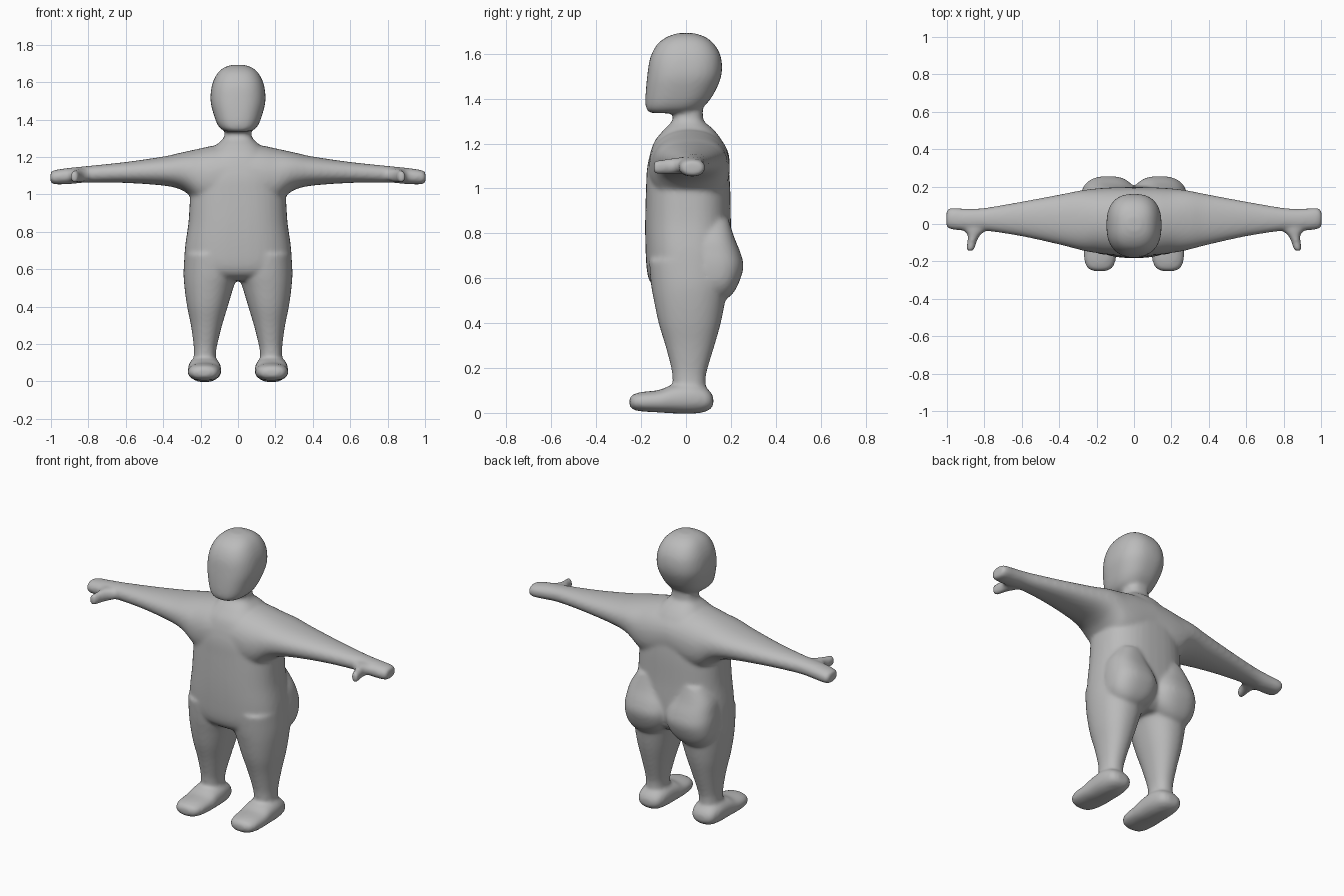
import bpy, bmesh, math
from mathutils import Vector

SEGMENTS, STEPS = 40, 6
bm = bmesh.new()


def smooth_rows(rows):
    """Catmull-Rom interpolation between the given cross-section rows."""
    out = []
    for i in range(len(rows) - 1):
        p0, p1 = rows[max(i - 1, 0)], rows[i]
        p2, p3 = rows[i + 1], rows[min(i + 2, len(rows) - 1)]
        for s in range(STEPS):
            t = s / STEPS
            out.append([0.5 * (2 * b + (c - a) * t + (2 * a - 5 * b + 4 * c - d) * t * t
                               + (3 * b - a - 3 * c + d) * t ** 3)
                        for a, b, c, d in zip(p0, p1, p2, p3)])
    return out + [list(rows[-1])]


def loft(rows, axis, power=2.0, side=1):
    """Closed skin. Row: position on axis, then min/max of the two other axes."""
    u, v = [k for k in range(3) if k != axis]
    rings = []
    for pos, u0, u1, v0, v1 in smooth_rows(rows):
        ring = []
        for k in range(SEGMENTS):
            a = 2 * math.pi * k / SEGMENTS
            c, s = math.cos(a), math.sin(a)
            p = Vector()
            p[axis] = pos
            p[u] = (u0 + u1) / 2 + (u1 - u0) / 2 * math.copysign(abs(c) ** (2 / power), c)
            p[v] = (v0 + v1) / 2 + (v1 - v0) / 2 * math.copysign(abs(s) ** (2 / power), s)
            p.x *= side
            ring.append(bm.verts.new(p))
        rings.append(ring)
    faces = [bm.faces.new((r[k], r[(k + 1) % SEGMENTS], q[(k + 1) % SEGMENTS], q[k]))
             for r, q in zip(rings, rings[1:]) for k in range(SEGMENTS)]
    faces += [bm.faces.new(rings[0]), bm.faces.new(rings[-1])]
    bmesh.ops.recalc_face_normals(bm, faces=faces)


# torso and neck: z, x range, y range
loft([(0.54, -.16, .16, -.10, .14), (0.57, -.25, .25, -.15, .18), (0.62, -.285, .285, -.172, .20),
      (0.72, -.283, .283, -.18, .205), (0.85, -.265, .265, -.182, .20), (1.0, -.255, .255, -.178, .197),
      (1.1, -.24, .24, -.172, .188), (1.2, -.18, .18, -.145, .165), (1.26, -.12, .12, -.10, .125),
      (1.30, -.078, .078, -.062, .08), (1.34, -.07, .07, -.06, .075), (1.40, -.07, .07, -.07, .07)],
     2, 2.5)

# head: z, x range, y range
loft([(1.335, -.06, .06, -.15, .01), (1.345, -.085, .085, -.172, .05), (1.37, -.108, .108, -.18, .085),
      (1.42, -.128, .128, -.18, .123), (1.50, -.147, .147, -.173, .157), (1.58, -.140, .140, -.160, .157),
      (1.64, -.115, .115, -.130, .128), (1.675, -.08, .08, -.085, .085), (1.692, -.035, .035, -.035, .035)],
     2, 2.5)

for side in (1, -1):
    # arm and hand: x, y range, z range
    loft([(0.0, -.165, .195, .95, 1.27), (0.12, -.165, .195, .92, 1.262), (0.2, -.155, .19, .94, 1.246),
          (0.26, -.145, .183, .995, 1.233), (0.31, -.133, .175, 1.027, 1.222), (0.4, -.11, .157, 1.047, 1.202),
          (0.6, -.066, .12, 1.061, 1.173), (0.8, -.036, .086, 1.063, 1.152), (0.9, -.035, .082, 1.055, 1.142),
          (0.97, -.03, .086, 1.053, 1.132), (0.995, -.022, .08, 1.057, 1.125), (1.003, -.01, .065, 1.067, 1.115)],
         0, 2.2, side)

    # thumb: y, x range, z range
    loft([(-.145, .868, .888, 1.078, 1.108), (-.135, .853, .896, 1.062, 1.126),
          (-.10, .843, .892, 1.062, 1.13), (-.06, .822, .89, 1.063, 1.135),
          (-.035, .79, .91, 1.066, 1.138), (0.0, .77, .93, 1.07, 1.135)], 1, 2.0, side)

    # leg: z, x range, y range
    loft([(0.06, .12, .238, -.055, .09), (0.15, .118, .236, -.06, .088), (0.2, .11, .238, -.066, .097),
          (0.3, .085, .252, -.092, .127), (0.4, .055, .272, -.122, .155), (0.5, .025, .286, -.143, .175),
          (0.58, .0, .291, -.157, .19), (0.68, .02, .286, -.165, .19)], 2, 2.2, side)

    # foot: y, x range, z range
    loft([(-.252, .15, .215, .032, .065), (-.235, .115, .25, .014, .083), (-.19, .097, .267, .006, .094),
          (-.12, .09, .27, .002, .102), (-.06, .09, .268, -.002, .125), (0.02, .092, .266, -.004, .135),
          (0.08, .102, .256, .003, .118), (0.11, .12, .24, .018, .092), (0.122, .15, .21, .035, .07)],
         1, 2.3, side)

    # buttock: z, x range, y range
    loft([(0.50, .13, .20, .10, .17), (0.53, .06, .25, .04, .207), (0.58, .01, .278, .02, .236),
          (0.65, -.01, .285, .0, .256), (0.71, .0, .28, .0, .244), (0.78, .03, .265, .0, .216),
          (0.86, .06, .22, .0, .19)], 2, 2.5, side)

mesh = bpy.data.meshes.new("body")
bm.to_mesh(mesh)
bm.free()
body = bpy.data.objects.new("body", mesh)
bpy.context.collection.objects.link(body)

grey = bpy.data.materials.new("plain grey")
grey.diffuse_color = (0.5, 0.5, 0.5, 1)
mesh.materials.append(grey)

# fuse the parts into one soft skin
fuse = body.modifiers.new("fuse", 'REMESH')
fuse.mode = 'VOXEL'
fuse.voxel_size = 0.01
fuse.use_smooth_shade = True
soften = body.modifiers.new("soften", 'SMOOTH')
soften.factor = 0.5
soften.iterations = 10
